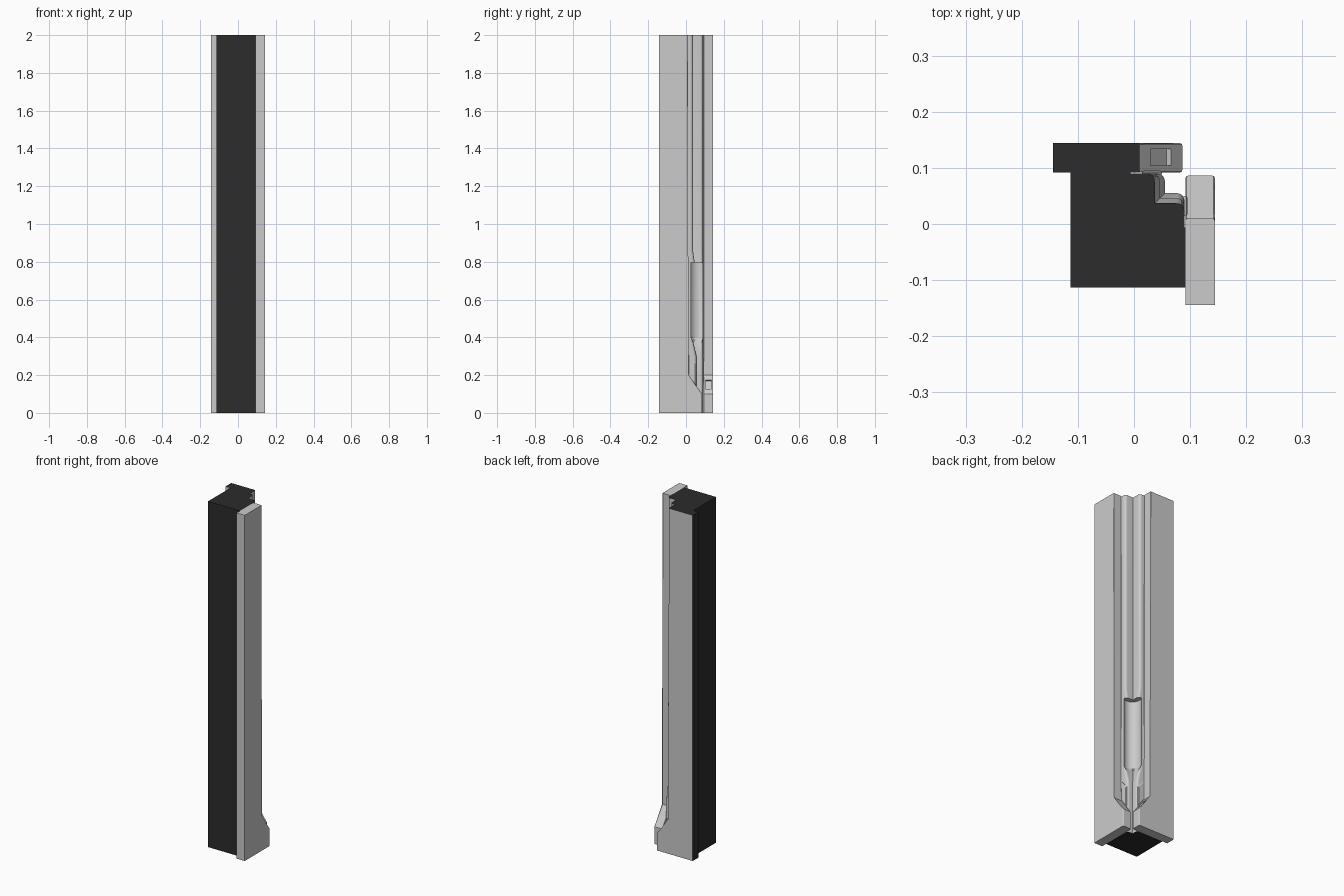
import bpy, bmesh, math
from mathutils import Matrix, Vector

if "Cube" in bpy.data.objects:
    bpy.data.objects.remove(bpy.data.objects["Cube"])

E, F, OUT = 0.092, -0.113, 0.144      # body edge, body far side, outer plate face
SWAP = Matrix(((0, 1, 0, 0), (1, 0, 0, 0), (0, 0, 1, 0), (0, 0, 0, 1)))
dark = bpy.data.materials.new("dark_face")
dark.diffuse_color = (0.025, 0.025, 0.025, 1)
dark.use_nodes = True
dark.node_tree.nodes["Principled BSDF"].inputs["Base Color"].default_value = dark.diffuse_color


def finish(bm, name, is_dark=None):
    bmesh.ops.recalc_face_normals(bm, faces=bm.faces)
    if is_dark:
        for f in bm.faces:
            f.material_index = int(is_dark(f.normal, f.calc_center_median()))
    me = bpy.data.meshes.new(name)
    bm.to_mesh(me)
    bm.free()
    me.materials.append(None)
    if is_dark:
        me.materials.append(dark)
    ob = bpy.data.objects.new(name, me)
    bpy.context.collection.objects.link(ob)
    return ob


def loft(rings):
    bm = bmesh.new()
    rows = [[bm.verts.new(p) for p in r] for r in rings]
    n = len(rows[0])
    for a, b in zip(rows, rows[1:]):
        for i in range(n):
            j = (i + 1) % n
            bm.faces.new((a[i], a[j], b[j], b[i]))
    bm.faces.new(rows[0][::-1])
    bm.faces.new(rows[-1])
    return bm


def cut(ob, cutter):
    mod = ob.modifiers.new("cut", 'BOOLEAN')
    mod.operation, mod.object, mod.solver = 'DIFFERENCE', cutter, 'EXACT'
    cutter.hide_render = True
    dg = bpy.context.evaluated_depsgraph_get()
    me = bpy.data.meshes.new_from_object(ob.evaluated_get(dg))
    ob.modifiers.clear()
    ob.data = me
    bpy.data.objects.remove(cutter)


# Square post with a stepped notch in its back right corner
def body_ring(z, n, r=0.014):
    arc = [(n - r + r * math.sin(a), E - 0.002 - r + r * math.cos(a))
           for a in [k * math.pi / 10 for k in range(6)]]
    half = [(-0.006, E), (-0.006, E - 0.002)] + arc
    pts = [(F, F), (F, E)] + half + [(n, n)]
    pts += [(y, x) for x, y in reversed(half)] + [(E, F)]
    return [(x, y, z) for x, y in pts]


sections = [(0, .055), (.30, .055), (.385, .037), (.796, .037),
            (.797, .046), (.86, .037), (2, .037)]
body = finish(loft([body_ring(z, n) for z, n in sections]), "corner_post",
              lambda n, c: n.x < -.9 and c.x < -.1 or n.y < -.9 and c.y < -.1
              or n.z > .9 and c.z > 1.9 or n.z < -.9 and c.z < .1)


# Round vertical recess with a funnel at its foot
def circle(z, r, c):
    return [(c + r * math.cos(k * math.pi / 16), c + r * math.sin(k * math.pi / 16), z)
            for k in range(32)]


cut(body, finish(loft([circle(.35, .025, .075), circle(.40, .046, .065),
                       circle(.796, .046, .065)]), "recess_cutter"))


# Side plates with a sloped, slotted foot
def plate(name, swap):
    prof = [(-OUT, 0), (.086, 0), (.086, .1), (.010, .2), (.010, 2), (-OUT, 2)]
    bm = loft([[(x, y, z) for x, z in prof] for y in (E, OUT)])
    edges = [e for e in bm.edges
             if all(v.co.x > 0 for v in e.verts)
             and abs(e.verts[0].co.y - e.verts[1].co.y) < 1e-5
             and abs(e.verts[0].co.z - e.verts[1].co.z) > 1e-5]
    bmesh.ops.bevel(bm, geom=edges, offset=.004, segments=3, profile=.5,
                    affect='EDGES', clamp_overlap=True)
    if swap:
        bm.transform(SWAP)
    ob = finish(bm, name, lambda n, c: n.z > .9 and c.z > 1.9
                or min(n.x, n.y) < -.9 and min(c.x, c.y) < -.14)
    # slot sunk square into the slope
    bm = bmesh.new()
    bmesh.ops.create_cube(bm, size=1)
    d = Vector((.076, 0, -.1)).normalized()
    rot = Matrix.Rotation(math.atan2(-d.z, d.x), 4, 'Y')
    bm.transform(Matrix.Translation((.048, .119, .150)) @ rot
                 @ Matrix.Diagonal((.06, .03, .02, 1)))
    if swap:
        bm.transform(SWAP)
    cut(ob, finish(bm, name + "_slot"))


# Slanted cheek panel on each face of the lower post
def cheek(name, swap):
    prof = [(.014, .31), (.050, .265), (.050, .15), (.014, .198)]
    rings = []
    for x, s in ((.088, 1), (.093, 1), (.095, .85)):
        rings.append([(x, .032 + (y - .032) * s, .23 + (z - .23) * s) for y, z in prof])
    bm = loft(rings)
    if swap:
        bm.transform(SWAP)
    finish(bm, name)


for side, swap in (("back", False), ("right", True)):
    plate(side + "_plate", swap)
    cheek(side + "_cheek_panel", not swap)

bpy.ops.object.select_all(action='DESELECT')
body.select_set(True)
bpy.context.view_layer.objects.active = body
bpy.ops.object.shade_smooth_by_angle(angle=math.radians(30))
